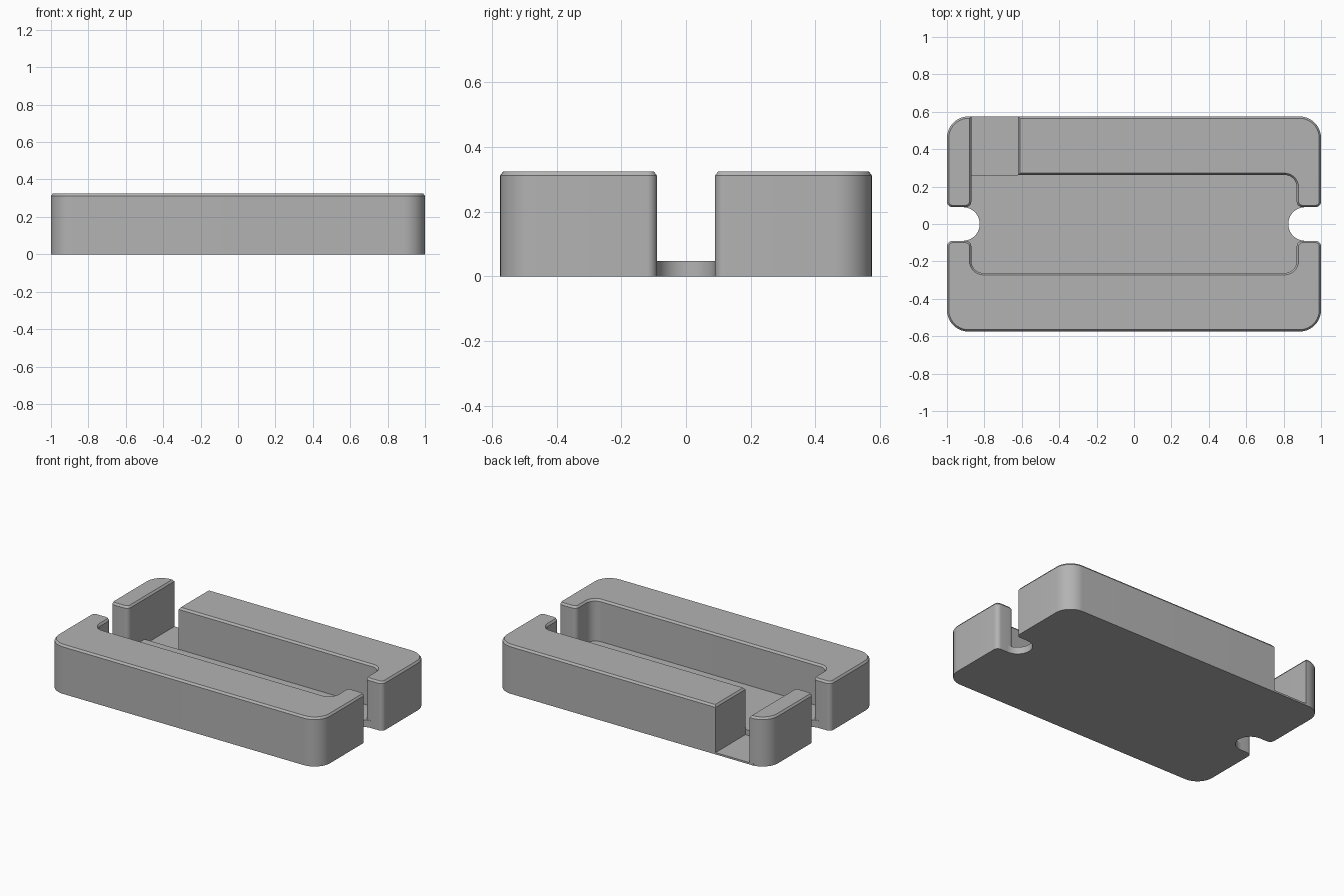
import bpy
import bmesh
import math
from mathutils import Vector

if "Cube" in bpy.data.objects:
    bpy.data.objects.remove(bpy.data.objects["Cube"], do_unlink=True)

# Single plain colour
grey = bpy.data.materials.new("plain grey")
grey.use_nodes = True
COLOUR = (0.45, 0.45, 0.45, 1)
grey.diffuse_color = COLOUR
grey.node_tree.nodes["Principled BSDF"].inputs["Base Color"].default_value = COLOUR


def rounded(corners, steps=10):
    """Turn (x, y, radius) corners into an outline with filleted corners."""
    outline = []
    for i, (x, y, r) in enumerate(corners):
        p = Vector((x, y))
        if r == 0:
            outline.append(p)
            continue
        a = (Vector(corners[i - 1][:2]) - p).normalized()
        b = (Vector(corners[(i + 1) % len(corners)][:2]) - p).normalized()
        centre = p + (a + b) * r
        for k in range(steps + 1):
            t = k / steps * math.pi / 2
            outline.append(centre - b * r * math.cos(t) - a * r * math.sin(t))
    return outline


def slab(name, corners, height, chamfer=0):
    """Extrude an outline from the ground, with an optional chamfered top rim."""
    bm = bmesh.new()
    base = bm.faces.new([bm.verts.new((p.x, p.y, 0)) for p in rounded(corners)])
    new = bmesh.ops.extrude_face_region(bm, geom=[base], use_keep_orig=True)["geom"]
    top = next(g for g in new if isinstance(g, bmesh.types.BMFace))
    for v in top.verts:
        v.co.z = height - chamfer
    bmesh.ops.recalc_face_normals(bm, faces=bm.faces)
    if chamfer:
        bmesh.ops.inset_region(bm, faces=[top], thickness=0.01, use_even_offset=True)
        for v in top.verts:
            v.co.z = height
    mesh = bpy.data.meshes.new(name)
    bm.to_mesh(mesh)
    bm.free()
    mesh.materials.append(grey)
    obj = bpy.data.objects.new(name, mesh)
    bpy.context.collection.objects.link(obj)
    return obj


X, Y = 1.0, 0.575            # outer half size
PX, PY = 0.87, 0.262         # pocket half size
GAP = 0.09                   # half width of the end openings
SLOT = -0.62                 # inner side of the back slot
OUT, IN, TIP = 0.115, 0.065, 0.03
HEIGHT, RIM = 0.325, 0.013

# Front wall wraps around both front corners
front = slab("front_wall", [
    (-X, -Y, OUT), (X, -Y, OUT), (X, -GAP, TIP), (PX, -GAP, TIP),
    (PX, -PY, IN), (-PX, -PY, IN), (-PX, -GAP, TIP), (-X, -GAP, TIP)], HEIGHT, RIM)

# Back wall wraps around the left corner and stops at the slot
back = slab("back_wall", [
    (SLOT, PY, 0), (PX, PY, IN), (PX, GAP, TIP), (X, GAP, TIP),
    (X, Y, OUT), (SLOT, Y, 0)], HEIGHT, RIM)

# Separate corner post on the other side of the slot
post = slab("corner_post", [
    (-X, GAP, TIP), (-PX, GAP, TIP), (-PX, Y, 0), (-X, Y, OUT)], HEIGHT, RIM)

# Pocket floor with a round finger notch at each end
E, N, R = 0.93, 0.825, 0.0899
floor = slab("pocket_floor", [
    (-E, -0.3, 0), (E, -0.3, 0), (E, -GAP, 0), (N, -GAP, R), (N, GAP, R), (E, GAP, 0),
    (E, 0.3, 0), (-0.6, 0.3, 0), (-0.6, PY, 0), (-E, PY, 0),
    (-E, GAP, 0), (-N, GAP, R), (-N, -GAP, R), (-E, -GAP, 0)], 0.047)

# Thin sill across the slot
sill = slab("slot_sill", [
    (-0.9, 0.24, 0), (-0.6, 0.24, 0), (-0.6, Y, 0), (-0.9, Y, 0)], 0.012)

# Shade the fillets smooth and keep the rims crisp
for obj in (front, back, post, floor, sill):
    bpy.ops.object.select_all(action="DESELECT")
    obj.select_set(True)
    bpy.context.view_layer.objects.active = obj
    bpy.ops.object.shade_smooth_by_angle(angle=math.radians(25))
